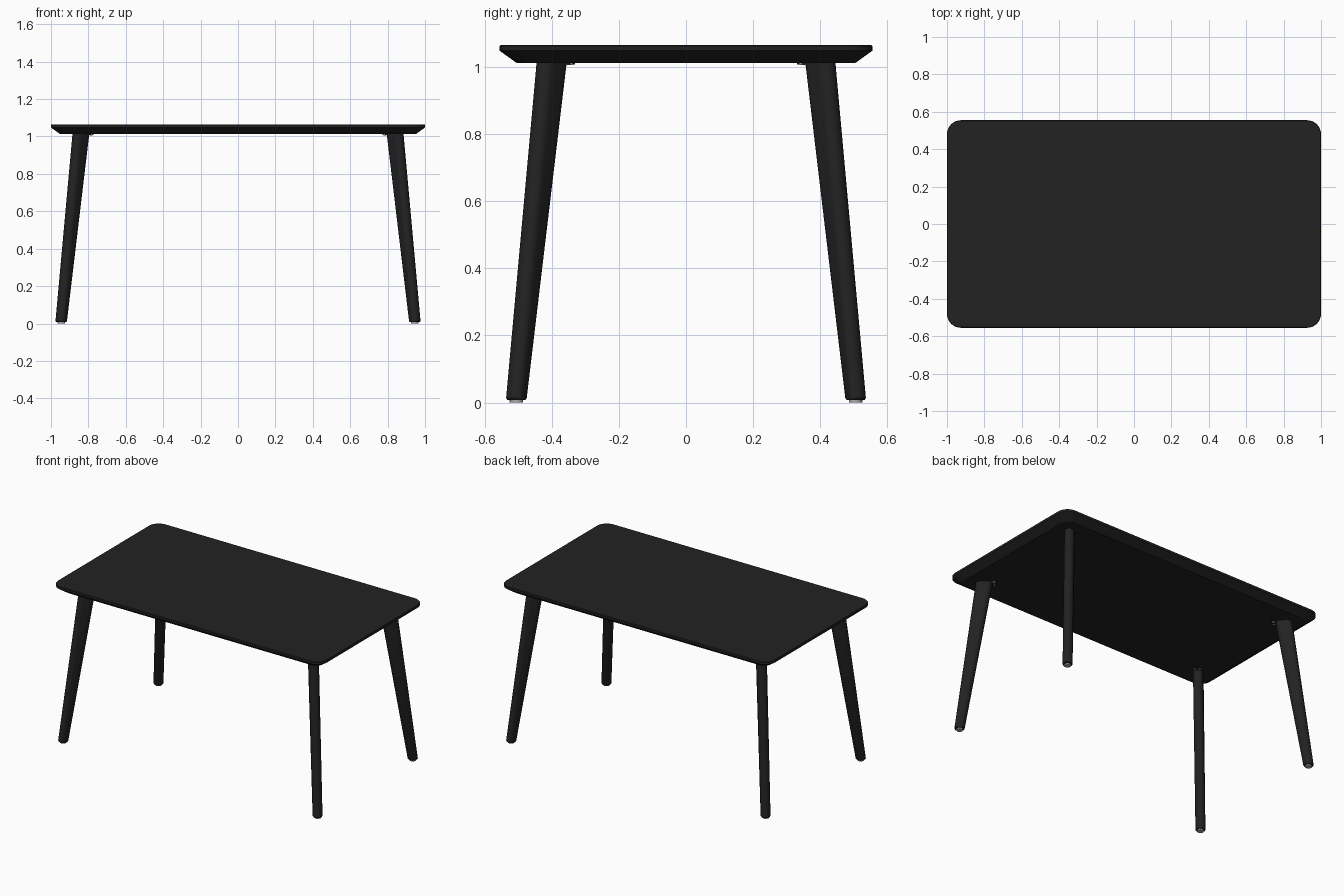
import bpy
import bmesh
from math import sin, cos, pi, radians
from mathutils import Matrix, Vector

cube = bpy.data.objects.get("Cube")
if cube:
    bpy.data.objects.remove(cube, do_unlink=True)


def make_material(name, value):
    mat = bpy.data.materials.new(name)
    mat.use_nodes = True
    color = (value, value, value, 1)
    mat.diffuse_color = color
    mat.node_tree.nodes["Principled BSDF"].inputs["Base Color"].default_value = color
    return mat


black = make_material("black_lacquer", 0.016)
steel = make_material("brushed_steel", 0.4)


def rounded_ring(half_x, half_y, radius, z, steps=8):
    """Outline of a rounded rectangle at height z."""
    points = []
    for corner, (sx, sy) in enumerate([(1, 1), (-1, 1), (-1, -1), (1, -1)]):
        for i in range(steps + 1):
            a = (corner + i / steps) * pi / 2
            points.append(Vector((sx * (half_x - radius) + radius * cos(a),
                                  sy * (half_y - radius) + radius * sin(a), z)))
    return points


def loft(name, rings, mat):
    """Skin a stack of matching rings and cap both ends."""
    bm = bmesh.new()
    loops = [[bm.verts.new(p) for p in ring] for ring in rings]
    n = len(loops[0])
    for low, high in zip(loops, loops[1:]):
        for i in range(n):
            j = (i + 1) % n
            bm.faces.new((low[i], low[j], high[j], high[i]))
    bm.faces.new(loops[0][::-1])
    bm.faces.new(loops[-1])
    bmesh.ops.remove_doubles(bm, verts=bm.verts, dist=0.0001)
    bmesh.ops.recalc_face_normals(bm, faces=bm.faces)
    mesh = bpy.data.meshes.new(name)
    bm.to_mesh(mesh)
    bm.free()
    mesh.materials.append(mat)
    obj = bpy.data.objects.new(name, mesh)
    bpy.context.collection.objects.link(obj)
    bpy.ops.object.select_all(action='DESELECT')
    obj.select_set(True)
    bpy.context.view_layer.objects.active = obj
    bpy.ops.object.shade_smooth_by_angle(angle=radians(30))
    return obj


# Tabletop with an undercut edge
TOP, UNDER = 1.065, 1.012
loft("tabletop", [
    rounded_ring(0.95, 0.505, 0.05, UNDER),
    rounded_ring(1.0, 0.555, 0.075, 1.048),
    rounded_ring(1.0, 0.555, 0.075, TOP - 0.003),
    rounded_ring(0.997, 0.552, 0.072, TOP),
], black)


# Splayed legs, deeper toward the top along the table's diagonal
FOOT, HEAD = Vector((0.945, 0.505, 0)), Vector((0.84, 0.40, 0))
LEG_Z = 0.008


def placed(ring, centre, sx, sy):
    """Turn a ring to the diagonal, move it out and mirror it to a corner."""
    turn = Matrix.Rotation(pi / 4, 3, 'Z')
    mirror = Matrix.Diagonal((sx, sy, 1))
    return [mirror @ (turn @ p + centre) for p in ring]


for sx, side in ((1, "left"), (-1, "right")):
    for sy, end in ((-1, "front"), (1, "back")):
        label = f"{end}_{side}"

        def part(name, sections, mat):
            rings = [placed(ring, centre, sx, sy) for ring, centre in sections]
            loft(f"{label}_{name}", rings, mat)

        part("leg", [
            (rounded_ring(0.027, 0.027, 0.027, LEG_Z), FOOT),
            (rounded_ring(0.031, 0.030, 0.030, LEG_Z + 0.006), FOOT),
            (rounded_ring(0.051, 0.030, 0.030, UNDER + 0.002), HEAD),
        ], black)

        # Glide under the foot
        part("foot_glide", [(rounded_ring(0.02, 0.02, 0.02, z), FOOT)
                            for z in (0, LEG_Z + 0.001)], steel)

        # Mounting plate reaching inward, with two screw heads
        inward = HEAD - Vector((0.035, 0.035, 0))
        part("mounting_plate", [(rounded_ring(0.028, 0.022, 0.004, z), inward)
                                for z in (UNDER - 0.005, UNDER + 0.001)], black)
        for number, offset in enumerate((-0.011, 0.011)):
            spot = inward + Vector((-0.008 - offset, -0.008 + offset, 0))
            part(f"screw_{number + 1}", [(rounded_ring(0.008, 0.008, 0.008, z, 4), spot)
                                         for z in (UNDER - 0.007, UNDER)], steel)
